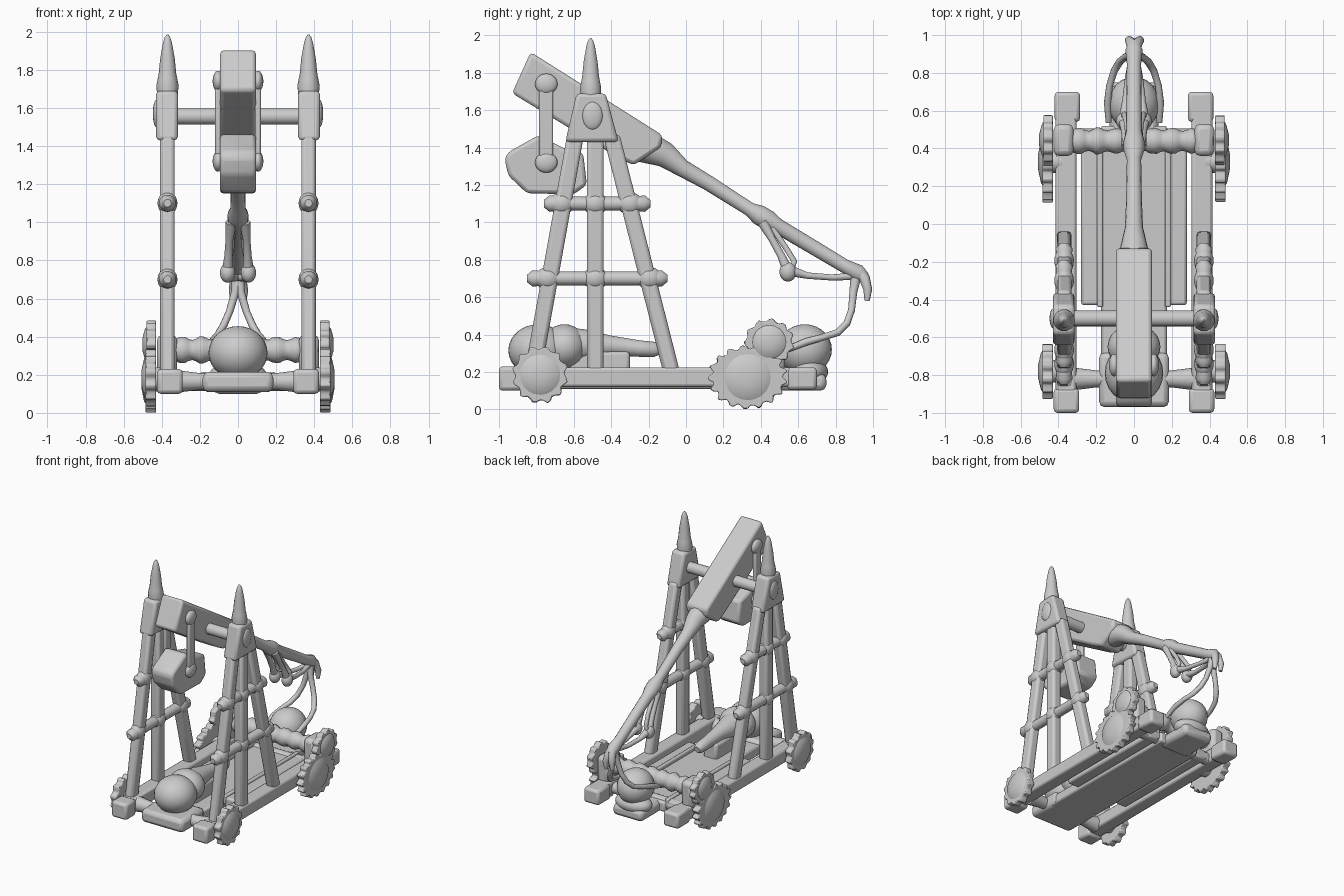
import bpy, bmesh, math, random
from mathutils import Vector

random.seed(4)


def finish(name, bm, bevel=0.0, angle=40):
    bmesh.ops.recalc_face_normals(bm, faces=bm.faces)
    me = bpy.data.meshes.new(name)
    bm.to_mesh(me)
    bm.free()
    me.shade_smooth()
    me.set_sharp_from_angle(angle=math.radians(angle))
    ob = bpy.data.objects.new(name, me)
    bpy.context.collection.objects.link(ob)
    if bevel:
        mod = ob.modifiers.new("Bevel", 'BEVEL')
        mod.width, mod.segments, mod.limit_method = bevel, 2, 'ANGLE'
    return ob


def prism(name, yz, x0, x1, bevel=0.015):
    """Side-view (y, z) outline extruded from x0 to x1."""
    bm = bmesh.new()
    a = [bm.verts.new((x0, y, z)) for y, z in yz]
    b = [bm.verts.new((x1, y, z)) for y, z in yz]
    bm.faces.new(a)
    bm.faces.new(b[::-1])
    for i in range(len(a)):
        j = (i + 1) % len(a)
        bm.faces.new((a[i], a[j], b[j], b[i]))
    return finish(name, bm, bevel)


def box(name, x0, x1, y0, y1, z0, z1, bevel=0.015):
    return prism(name, [(y0, z0), (y1, z0), (y1, z1), (y0, z1)], x0, x1, bevel)


def tube(name, pts, radii, n=14):
    """Round sweep through points; radii is one number or one per point."""
    pts = [Vector(p) for p in pts]
    if not isinstance(radii, (list, tuple)):
        radii = [radii] * len(pts)
    bm, rings = bmesh.new(), []
    u = None
    for i, (p, r) in enumerate(zip(pts, radii)):
        t = (pts[min(i + 1, len(pts) - 1)] - pts[max(i - 1, 0)]).normalized()
        if u is None:
            u = Vector((1, 0, 0)) if abs(t.x) < 0.8 else Vector((0, 1, 0))
        u = (u - t * u.dot(t)).normalized()
        v = t.cross(u)
        rings.append([bm.verts.new(p + r * (u * math.cos(k * math.tau / n) + v * math.sin(k * math.tau / n)))
                      for k in range(n)])
    for a, b in zip(rings, rings[1:]):
        for k in range(n):
            bm.faces.new((a[k], a[(k + 1) % n], b[(k + 1) % n], b[k]))
    bm.faces.new(rings[0])
    bm.faces.new(rings[-1])
    return finish(name, bm, 0, 50)


def ball(name, c, s):
    bm = bmesh.new()
    bmesh.ops.create_uvsphere(bm, u_segments=24, v_segments=14, radius=1)
    for v in bm.verts:
        v.co = Vector(c) + Vector((v.co.x * s[0], v.co.y * s[1], v.co.z * s[2]))
    return finish(name, bm, 0, 60)


def gear(name, s, y, z, ry, rz, teeth, x0=0.43, x1=0.485):
    """Rough toothed wheel with a low hub on its outer face."""
    pts = []
    for i in range(teeth * 4):
        a = i * math.tau / (teeth * 4)
        k = (0.87, 0.9, 1.0, 0.97)[i % 4] * random.uniform(0.98, 1.02)
        pts.append((y + ry * k * math.cos(a), z + rz * k * math.sin(a)))
    prism(name, pts, s * x0, s * x1, 0.006)
    r = min(ry, rz)
    tube(name + "_hub", [(s * (x1 - 0.01), y, z), (s * (x1 + 0.008), y, z), (s * (x1 + 0.022), y, z)],
         [r * 0.8, r * 0.65, r * 0.25], 20)


# Deck between the rails
box("deck_center", -0.175, 0.175, -0.75, 0.52, 0.11, 0.19)
for s in (-1, 1):
    box("deck_plank", s * 0.18, s * 0.28, -0.43, 0.5, 0.12, 0.2)
    box("deck_ridge", s * 0.165, s * 0.195, -0.44, 0.5, 0.15, 0.215, 0.008)
box("front_plate", -0.185, 0.185, -0.97, -0.68, 0.11, 0.215, 0.03)
box("rear_plate", -0.13, 0.13, 0.45, 0.75, 0.1, 0.19, 0.03)
tube("front_crossbeam", [(-0.32, -0.82, 0.165), (-0.2, -0.82, 0.165), (0, -0.82, 0.165),
     (0.2, -0.82, 0.165), (0.32, -0.82, 0.165)], [0.06, 0.045, 0.05, 0.045, 0.06])
tube("rear_crossbeam", [(-0.32, 0.46, 0.16), (0.32, 0.46, 0.16)], 0.045)

X = 0.37
for s in (-1, 1):
    # Side rail with block ends
    box("side_rail", s * 0.305, s * 0.415, -0.95, 0.65, 0.12, 0.225)
    box("rail_front_end", s * 0.29, s * 0.425, -1.0, -0.87, 0.1, 0.23, 0.02)
    box("rail_rear_end", s * 0.285, s * 0.42, 0.54, 0.7, 0.105, 0.225, 0.02)
    # A-frame legs
    for nm, y0, y1 in (("front_leg", -0.82, -0.59), ("middle_leg", -0.485, -0.485), ("rear_leg", -0.075, -0.40)):
        w = 0.045
        prism(nm, [(y0 - w, 0.19), (y0 + w, 0.19), (y1 + w, 1.47), (y1 - w, 1.47)], s * (X - 0.038), s * (X + 0.038), 0.02)
    # Cross rungs with flared ends and joint knobs
    for z, ya, yb, joints in ((0.7, -0.85, -0.1, (-0.74, -0.485, -0.195)), (1.1, -0.76, -0.19, (-0.665, -0.485, -0.3))):
        tube("rung", [(s * X, y, z) for y in (ya, ya + 0.03, ya + 0.1, yb - 0.1, yb - 0.03, yb)],
             [0.02, 0.045, 0.038, 0.038, 0.045, 0.02])
        for y in joints:
            ball("rung_joint", (s * X, y, z), (0.052, 0.068, 0.06))
    # Head block, bolt and spike
    prism("head_block", [(-0.645, 1.43), (-0.36, 1.43), (-0.43, 1.69), (-0.585, 1.69)], s * 0.315, s * 0.43, 0.02)
    ball("head_bolt", (s * 0.425, -0.5, 1.57), (0.022, 0.055, 0.075))
    tube("spike", [(s * X, -0.51, z) for z in (1.67, 1.72, 1.76, 1.78, 1.86, 1.94, 1.97, 1.985)],
         [0.055, 0.058, 0.05, 0.046, 0.038, 0.024, 0.015, 0.004])
    # Toothed wheels and winch cog
    gear("front_wheel", s, -0.78, 0.185, 0.15, 0.155, 12)
    gear("rear_wheel", s, 0.33, 0.172, 0.215, 0.172, 17)
    gear("winch_cog", s, 0.445, 0.36, 0.135, 0.125, 11, 0.43, 0.48)
    tube("front_wheel_axle", [(s * 0.38, -0.78, 0.18), (s * 0.45, -0.78, 0.18)], 0.06)
    tube("rear_wheel_axle", [(s * 0.38, 0.33, 0.17), (s * 0.45, 0.33, 0.17)], 0.06)
    # Bearing that carries the winch
    box("winch_bearing", s * 0.32, s * 0.425, 0.36, 0.53, 0.2, 0.41, 0.03)

# Winch drum wound with rope
n = 42
tube("winch_drum", [(-0.42 + 0.84 * i / n, 0.44, 0.33) for i in range(n + 1)],
     [0.062 + 0.008 * math.sin(i * math.pi / 2.5) + random.uniform(-0.003, 0.003) for i in range(n + 1)], 16)

# Throwing-arm pivot and beam
tube("pivot_axle", [(-0.35, -0.5, 1.555), (0.35, -0.5, 1.555)], 0.043)
prism("arm_beam", [(-0.93, 1.69), (-0.83, 1.91), (-0.125, 1.465), (-0.135, 1.40), (-0.28, 1.305), (-0.37, 1.35)],
      -0.095, 0.095, 0.02)
tube("arm_pole", [(0, -0.22, 1.405), (0, -0.11, 1.36), (0, -0.02, 1.29), (0, 0.12, 1.21), (0, 0.34, 1.07),
     (0, 0.39, 1.04), (0, 0.44, 1.01), (0, 0.49, 0.98), (0, 0.7, 0.855), (0, 0.85, 0.765), (0, 0.92, 0.73), (0, 0.96, 0.70)],
     [0.09, 0.07, 0.048, 0.042, 0.038, 0.055, 0.055, 0.042, 0.04, 0.038, 0.046, 0.03])
for x in (-0.025, 0.03):
    tube("tip_prong", [(0, 0.92, 0.74), (x * 0.5, 0.955, 0.70), (x, 0.972, 0.64), (x, 0.968, 0.58)],
         [0.035, 0.03, 0.024, 0.014], 10)

# Counterweight and hangers
prism("counterweight", [(-0.97, 1.34), (-0.95, 1.25), (-0.85, 1.155), (-0.60, 1.15), (-0.53, 1.2), (-0.55, 1.37),
      (-0.66, 1.4), (-0.79, 1.465), (-0.95, 1.375)], -0.095, 0.095, 0.02)
for s in (-1, 1):
    box("hanger", s * 0.09, s * 0.12, -0.785, -0.71, 1.31, 1.75, 0.01)
    for z in (1.74, 1.32):
        ball("hanger_end", (s * 0.105, -0.747, z), (0.028, 0.06, 0.055))

# Sling straps, pouch knobs and cords
for s in (-1, 1):
    tube("sling_strap", [(s * 0.035, 0.41, 1.0), (s * 0.045, 0.46, 0.91), (s * 0.05, 0.51, 0.82), (s * 0.055, 0.545, 0.74)],
         [0.03, 0.02, 0.022, 0.03], 10)
    tube("sling_brace", [(s * 0.03, 0.46, 0.97), (s * 0.035, 0.53, 0.87), (s * 0.05, 0.58, 0.79), (s * 0.055, 0.56, 0.74)],
         0.016, 10)
    ball("sling_knob", (s * 0.055, 0.545, 0.735), (0.04, 0.045, 0.052))
    tube("sling_cord", [(s * 0.05, 0.56, 0.74), (s * 0.045, 0.65, 0.715), (s * 0.03, 0.78, 0.705), (s * 0.01, 0.87, 0.71),
         (0, 0.92, 0.73)], [0.03, 0.018, 0.017, 0.02, 0.028], 10)
    tube("stone_rope", [(0, 0.91, 0.72), (s * 0.015, 0.895, 0.63), (s * 0.045, 0.885, 0.53), (s * 0.075, 0.86, 0.46),
         (s * 0.105, 0.81, 0.41), (s * 0.13, 0.73, 0.385), (s * 0.14, 0.64, 0.36), (s * 0.135, 0.54, 0.32)],
         [0.032, 0.022, 0.019, 0.02, 0.019, 0.018, 0.02, 0.016], 10)

# Loaded stone in the rear
ball("rear_stone", (0, 0.635, 0.32), (0.135, 0.145, 0.135))
ball("stone_cradle", (0, 0.66, 0.2), (0.15, 0.1, 0.07))

# Spare stones and tapering log at the front
ball("front_stone", (0, -0.79, 0.315), (0.155, 0.16, 0.14))
ball("second_stone", (0, -0.65, 0.335), (0.14, 0.12, 0.12))
tube("tapered_log", [(0, -0.66, 0.335), (0, -0.54, 0.345), (0, -0.4, 0.34), (0, -0.25, 0.325), (0, -0.17, 0.32), (0, -0.14, 0.315)],
     [0.11, 0.085, 0.055, 0.045, 0.042, 0.025])
box("log_support", -0.06, 0.06, -0.62, -0.3, 0.17, 0.31, 0.02)
